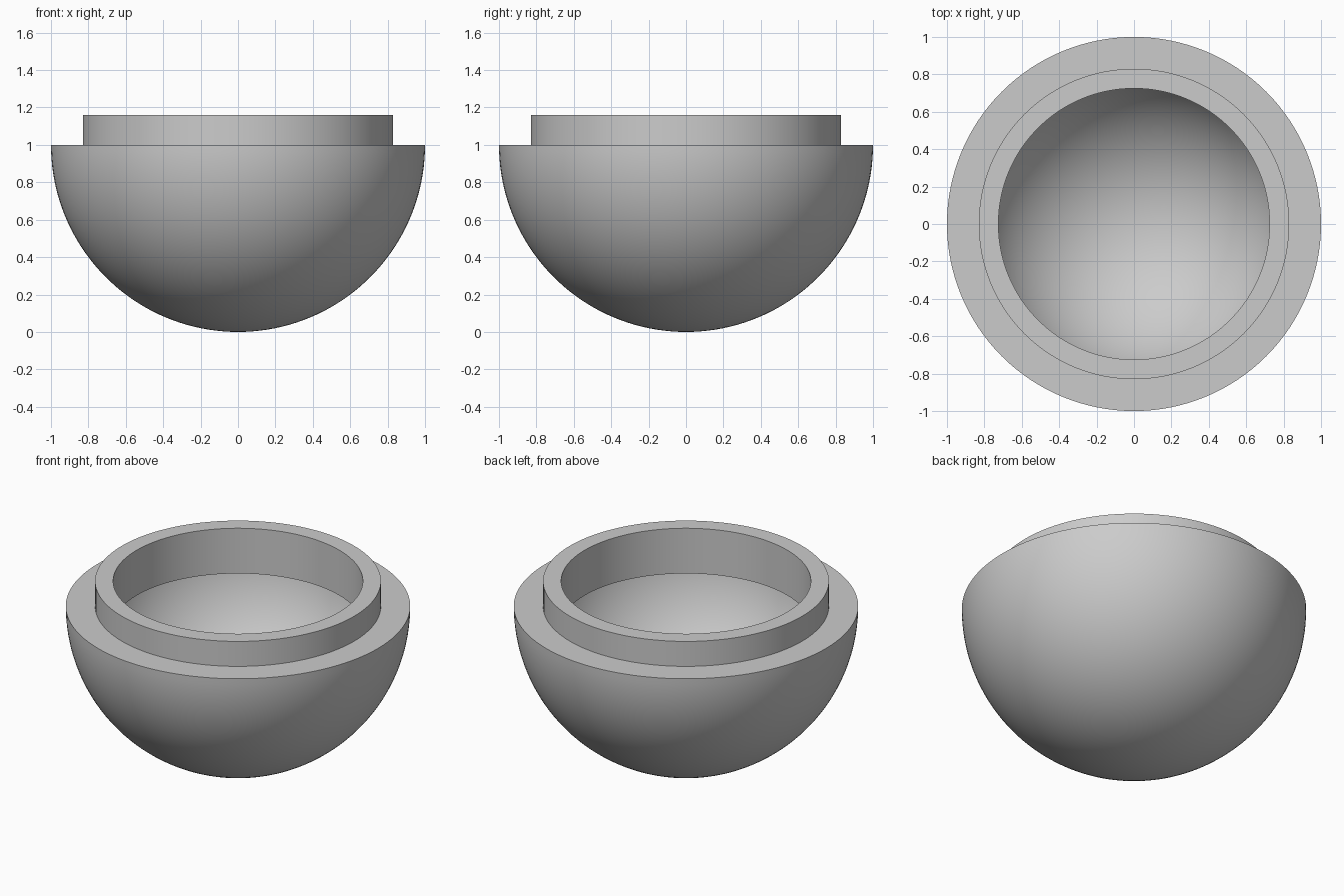
import bpy, bmesh
from math import sin, cos, pi, asin

cube = bpy.data.objects.get("Cube")
if cube:
    bpy.data.objects.remove(cube, do_unlink=True)

SIDES = 128
OUTER = 1.0             # shell outside radius, also its centre height
INNER = 0.83            # shell inside radius, neck outside radius
BORE = 0.725            # neck inside radius
NECK_LOW, NECK_TOP = 0.87, 1.16

grey = bpy.data.materials.new("plain grey")
grey.use_nodes = True
colour = (0.6, 0.6, 0.6, 1)
grey.diffuse_color = colour
grey.node_tree.nodes["Principled BSDF"].inputs["Base Color"].default_value = colour


def arc(radius, start, end, steps=40):
    """Points on a circle centred at the rim height, angle measured below the rim."""
    angles = [start + (end - start) * i / steps for i in range(steps + 1)]
    return [(radius * cos(a), OUTER - radius * sin(a)) for a in angles]


def lathe(name, profile):
    """Spin a radius/height profile around the z axis."""
    bm = bmesh.new()
    verts = [bm.verts.new((r, 0, z)) for r, z in profile]
    edges = [bm.edges.new(pair) for pair in zip(verts, verts[1:])]
    bmesh.ops.spin(bm, geom=verts + edges, cent=(0, 0, 0), axis=(0, 0, 1),
                   angle=2 * pi, steps=SIDES, use_duplicate=False)
    bmesh.ops.remove_doubles(bm, verts=bm.verts, dist=0.0005)
    bmesh.ops.recalc_face_normals(bm, faces=bm.faces)
    mesh = bpy.data.meshes.new(name)
    bm.to_mesh(mesh)
    bm.free()
    obj = bpy.data.objects.new(name, mesh)
    bpy.context.collection.objects.link(obj)
    mesh.materials.append(grey)
    bpy.ops.object.select_all(action="DESELECT")
    obj.select_set(True)
    bpy.context.view_layer.objects.active = obj
    bpy.ops.object.shade_smooth_by_angle(angle=pi / 6)
    return obj


# Hollow half-sphere with a stepped neck; the bore overhangs the bowl inside
neck_angle = asin((OUTER - NECK_LOW) / INNER)
lathe("bowl_with_neck",
      arc(OUTER, pi / 2, 0)
      + [(INNER, OUTER), (INNER, NECK_TOP), (BORE, NECK_TOP), (BORE, NECK_LOW)]
      + arc(INNER, neck_angle, pi / 2))
